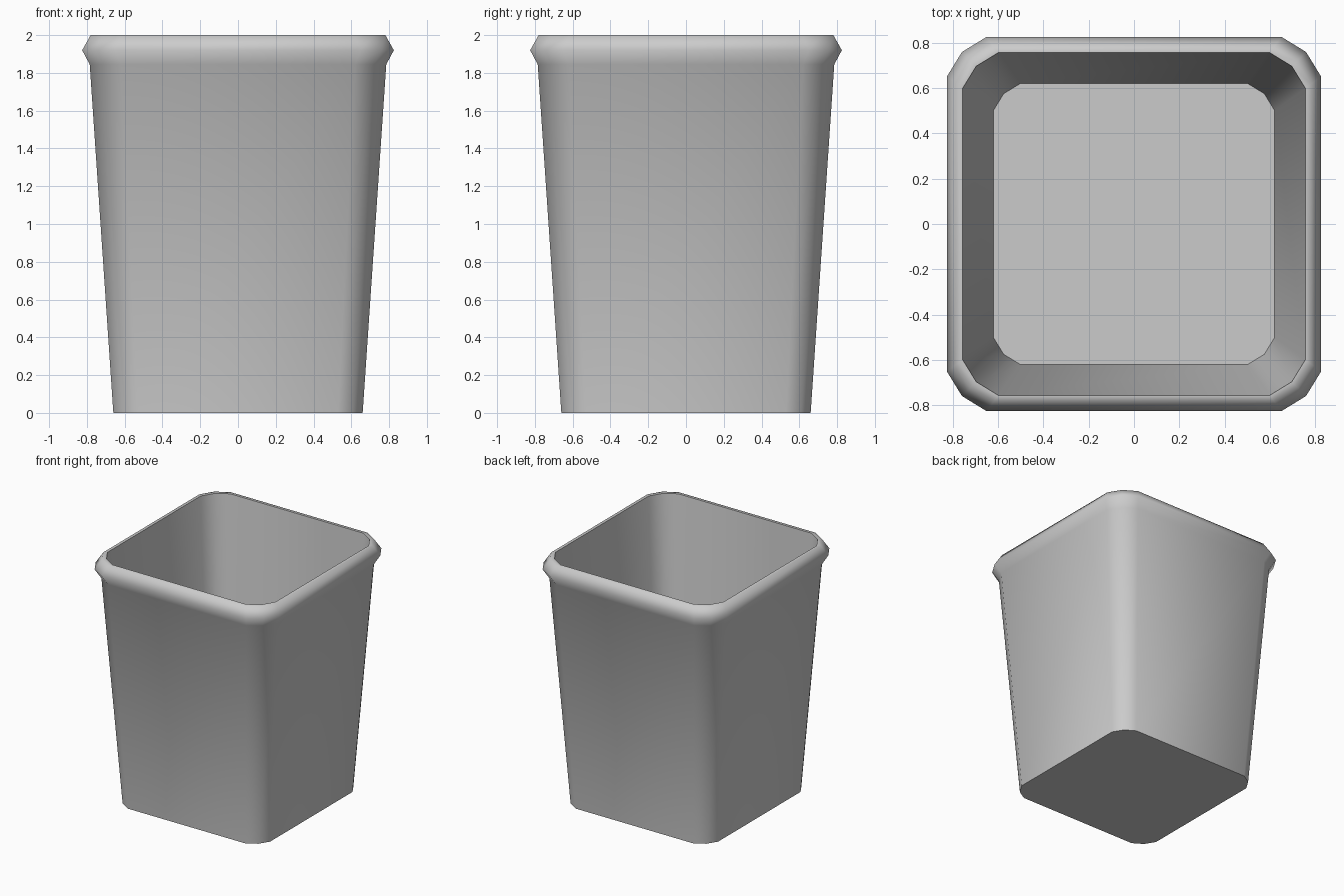
import bpy
import bmesh

# Remove the default object
cube = bpy.data.objects.get("Cube")
if cube:
    bpy.data.objects.remove(cube, do_unlink=True)

# Single flat grey plastic
grey = bpy.data.materials.new("light grey plastic")
grey.use_nodes = True
colour = (0.6, 0.6, 0.6, 1.0)
grey.diffuse_color = colour
grey.node_tree.nodes["Principled BSDF"].inputs["Base Color"].default_value = colour


def rounded_ring(bm, half, z):
    """Square ring with two-segment corners, wider as the ring grows."""
    radius = 0.12 + (half - 0.62) * 0.27
    flat = half - radius
    mid = flat + radius * 0.62
    corner = [(half, flat), (mid, mid), (flat, half)]
    ring = []
    for _ in range(4):
        ring += [bm.verts.new((x, y, z)) for x, y in corner]
        corner = [(-y, x) for x, y in corner]
    return ring


# Half width and height: outer wall, rolled rim, inner wall
profile = [
    (0.66, 0.0),
    (0.785, 1.845),
    (0.825, 1.92),
    (0.78, 2.0),
    (0.755, 2.0),
    (0.62, 0.03),
]

# Bin shell: bridge the rings, then close the underside and the inner floor
bm = bmesh.new()
rings = [rounded_ring(bm, half, z) for half, z in profile]
for low, high in zip(rings, rings[1:]):
    for i in range(len(low)):
        j = (i + 1) % len(low)
        bm.faces.new((low[i], low[j], high[j], high[i]))
bm.faces.new(rings[0][::-1])
bm.faces.new(rings[-1])
bmesh.ops.recalc_face_normals(bm, faces=bm.faces)

# Smooth walls and rim, with crisp edges at the base, floor and inner lip
for face in bm.faces:
    face.smooth = True
for edge in bm.edges:
    edge.smooth = edge.calc_face_angle() < 1.25

mesh = bpy.data.meshes.new("waste_bin")
bm.to_mesh(mesh)
bm.free()
mesh.materials.append(grey)
waste_bin = bpy.data.objects.new("waste_bin", mesh)
bpy.context.collection.objects.link(waste_bin)
